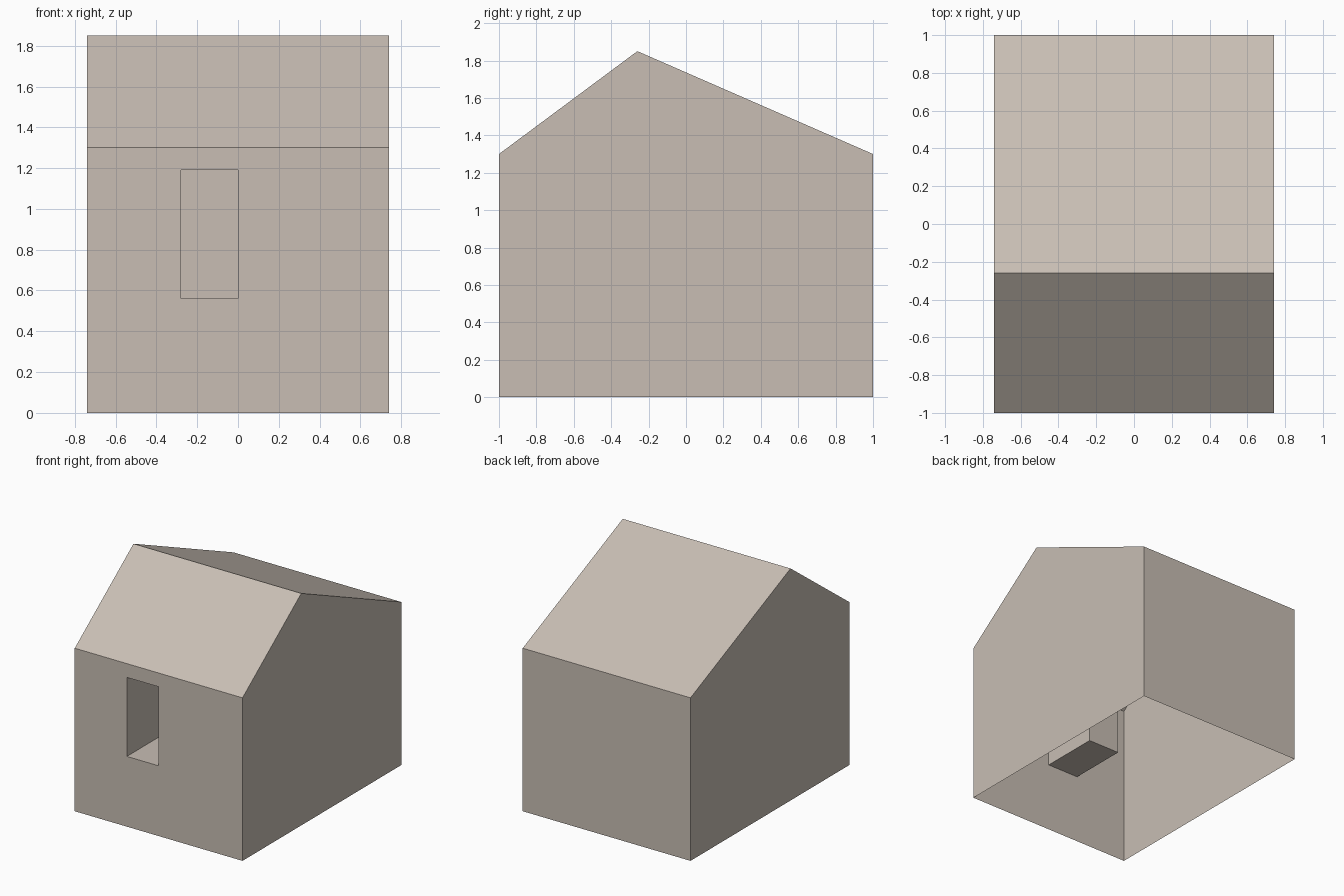
import bpy

if "Cube" in bpy.data.objects:
    bpy.data.objects.remove(bpy.data.objects["Cube"])

HALF_W = 0.74               # half width along x
EAVE, RIDGE, RIDGE_Y = 1.30, 1.85, -0.26
WIN_L, WIN_R, WIN_B, WIN_T = -0.28, 0.0, 0.56, 1.19
RECESS_BACK = -0.52         # inner end of the window recess

plaster = bpy.data.materials.new("warm_grey_plaster")
plaster.diffuse_color = (0.578, 0.515, 0.456, 1.0)
plaster.use_nodes = True
plaster.node_tree.nodes["Principled BSDF"].inputs["Base Color"].default_value = plaster.diffuse_color


def make_part(name, verts, faces):
    mesh = bpy.data.meshes.new(name)
    mesh.from_pydata(verts, [], faces)
    mesh.materials.append(plaster)
    bpy.context.collection.objects.link(bpy.data.objects.new(name, mesh))


def rect(x0, x1, z0, z1, y):
    """Upright rectangle, anticlockwise as seen from the front."""
    return [(x0, y, z0), (x1, y, z0), (x1, y, z1), (x0, y, z1)]


# House shell: gable profile swept across the width, open at floor and front
profile = [(-1, 0), (1, 0), (1, EAVE), (RIDGE_Y, RIDGE), (-1, EAVE)]
verts = [(x, y, z) for x in (-HALF_W, HALF_W) for y, z in profile]
gables = [(4, 3, 2, 1, 0), (5, 6, 7, 8, 9)]
make_part("walls", verts, gables + [(1, 2, 7, 6)])
make_part("roof", verts[2:5] + verts[7:10], [(0, 1, 4, 3), (1, 2, 5, 4)])

# Front wall around the window opening
outer = rect(-HALF_W, HALF_W, 0, EAVE, -1)
hole = rect(WIN_L, WIN_R, WIN_B, WIN_T, -1)
ring = [(i, (i + 1) % 4, (i + 1) % 4 + 4, i + 4) for i in range(4)]
make_part("front_wall", outer + hole, ring)

# Window recess: four reveals and a closed back
back = rect(WIN_L, WIN_R, WIN_B, WIN_T, RECESS_BACK)
make_part("window_recess", hole + back, ring + [(4, 5, 6, 7)])
